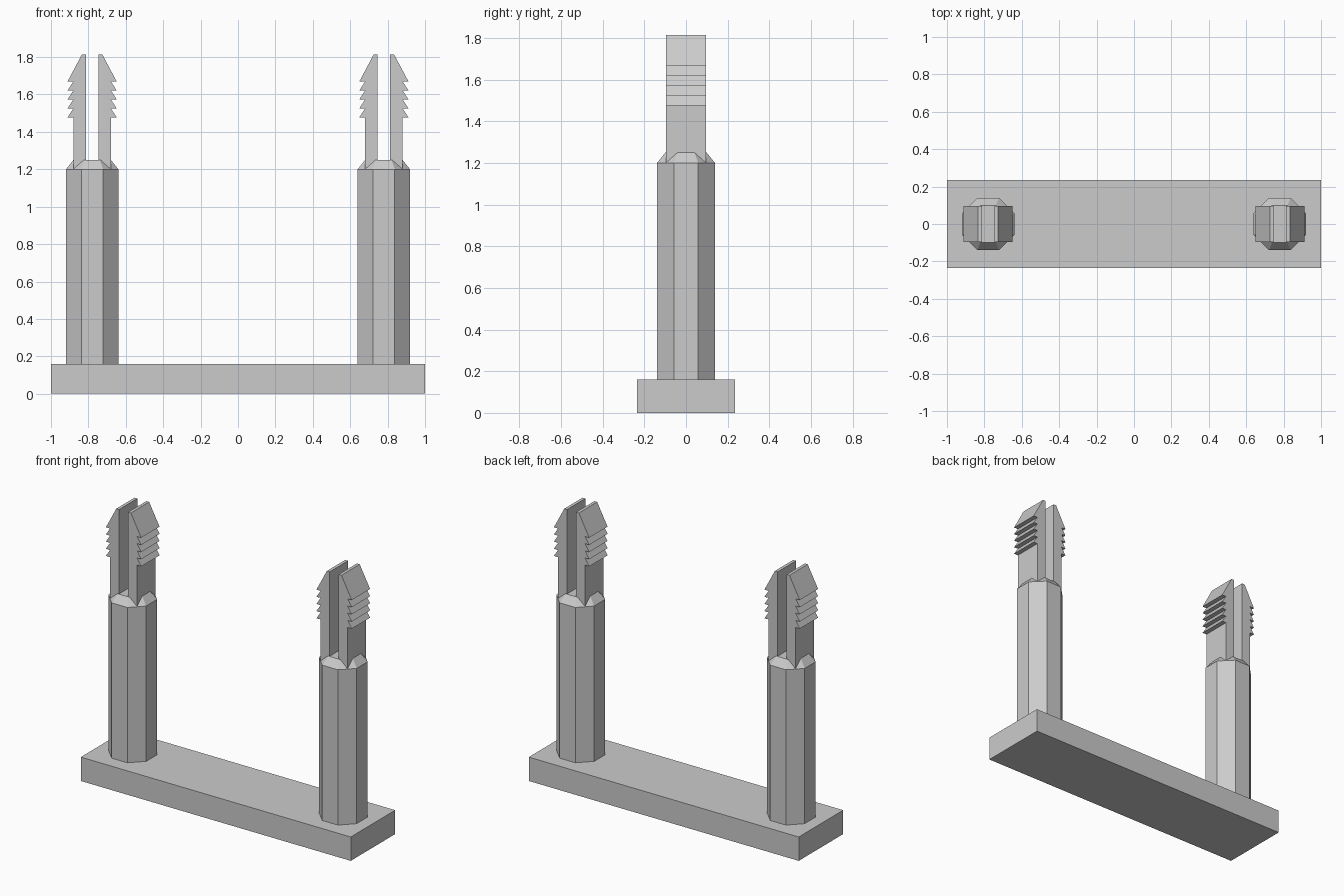
import bpy, bmesh, math
from mathutils import Matrix

cube = bpy.data.objects.get("Cube")
if cube:
    bpy.data.objects.remove(cube, do_unlink=True)

grey = bpy.data.materials.new("light_grey")
grey.use_nodes = True
grey.diffuse_color = (0.6, 0.6, 0.6, 1)
grey.node_tree.nodes["Principled BSDF"].inputs["Base Color"].default_value = (0.6, 0.6, 0.6, 1)

POST_X = 0.78
BASE_TOP = 0.16


def finish(name, bm, location=(0, 0, 0)):
    bmesh.ops.recalc_face_normals(bm, faces=bm.faces)
    mesh = bpy.data.meshes.new(name)
    bm.to_mesh(mesh)
    bm.free()
    mesh.materials.append(grey)
    obj = bpy.data.objects.new(name, mesh)
    obj.location = location
    bpy.context.collection.objects.link(obj)
    return obj


def make_base():
    bm = bmesh.new()
    bmesh.ops.create_cube(bm, size=1)
    bmesh.ops.scale(bm, vec=(2, 0.47, BASE_TOP), verts=bm.verts)
    finish("base_bar", bm, (0, 0, BASE_TOP / 2))


def make_post(name, x):
    # Octagonal column with a chamfered top, as stacked rings
    bm = bmesh.new()
    rings = []
    for half_width, z in ((0.14, BASE_TOP), (0.14, 1.2), (0.1, 1.25)):
        r = half_width / math.cos(math.pi / 8)
        angles = [(i + 0.5) * math.pi / 4 for i in range(8)]
        rings.append([bm.verts.new((r * math.cos(a), r * math.sin(a), z)) for a in angles])
    for low, high in zip(rings, rings[1:]):
        for i in range(8):
            j = (i + 1) % 8
            bm.faces.new((low[i], low[j], high[j], high[i]))
    bm.faces.new(rings[0])
    bm.faces.new(rings[-1])
    finish(name, bm, (x, 0, 0))


def make_prong(name, x, side):
    # Barbed profile: straight stem, five teeth, sloping tip
    inner, stem, tip = 0.033, 0.1, 0.131
    first, pitch, teeth = 1.478, 0.048, 5
    profile = [(inner, 1.18), (stem, 1.18)]
    for i in range(teeth):
        z = first + i * pitch
        profile += [(stem, z), (tip, z)]
    profile += [(0.054, 1.815), (inner, 1.815)]

    bm = bmesh.new()
    face = bm.faces.new([bm.verts.new((px * side, -0.097, pz)) for px, pz in profile])
    new = bmesh.ops.extrude_face_region(bm, geom=[face])["geom"]
    moved = [v for v in new if isinstance(v, bmesh.types.BMVert)]
    bmesh.ops.translate(bm, vec=(0, 0.194, 0), verts=moved)
    finish(name, bm, (x, 0, 0))


make_base()
for label, sx in (("left", 1), ("right", -1)):
    make_post(label + "_post", sx * POST_X)
    for where, side in (("outer", sx), ("inner", -sx)):
        make_prong(f"{label}_{where}_prong", sx * POST_X, side)
